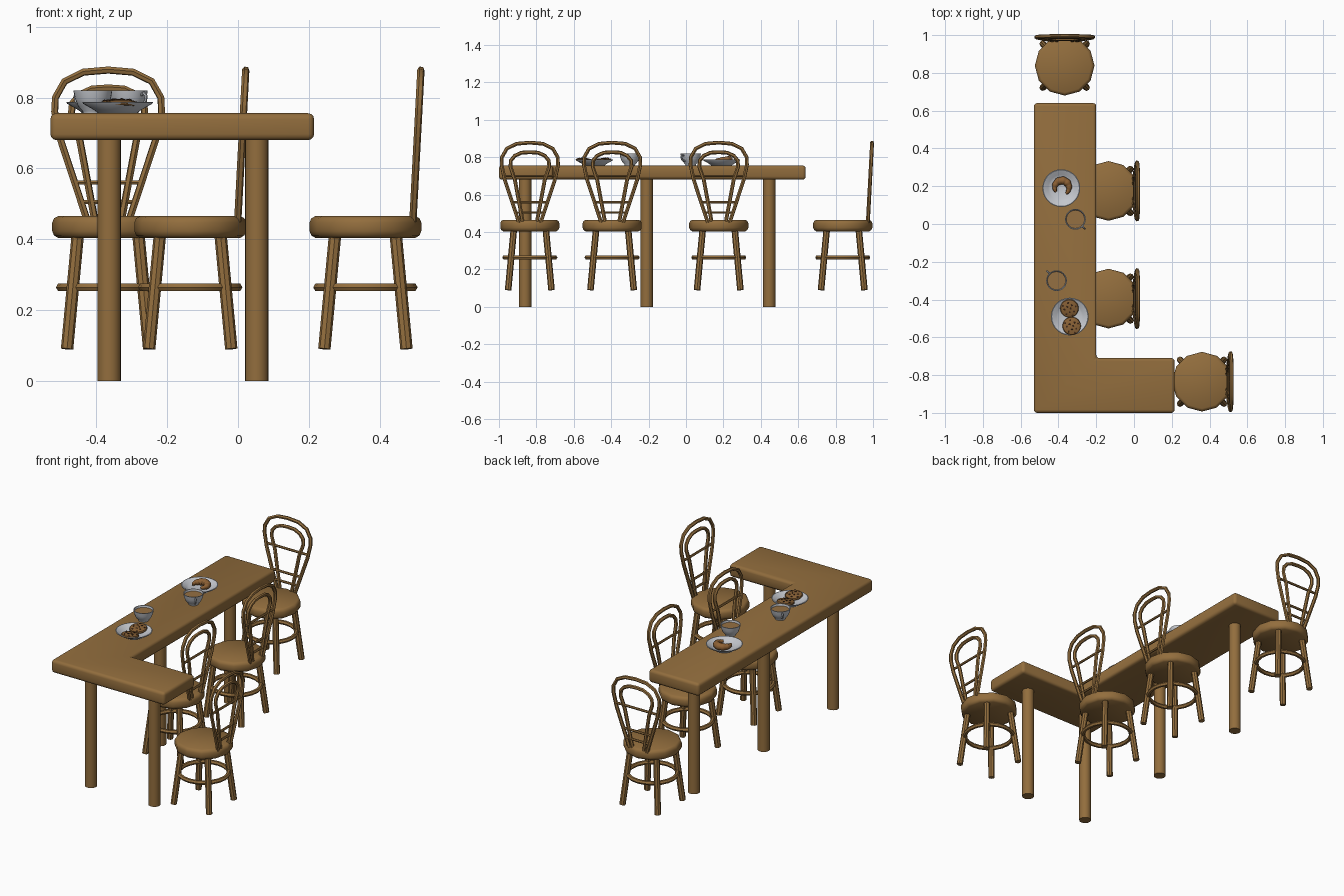
import bpy, bmesh, math, random
from mathutils import Vector, Matrix

if "Cube" in bpy.data.objects:
    bpy.data.objects.remove(bpy.data.objects["Cube"])
random.seed(4)


def material(name, rgb):
    m = bpy.data.materials.new(name)
    m.diffuse_color = (*rgb, 1)
    m.use_nodes = True
    m.node_tree.nodes["Principled BSDF"].inputs["Base Color"].default_value = m.diffuse_color
    return m


WOOD = material("wood", (0.29, 0.155, 0.047))
CHINA = material("grey china", (0.55, 0.57, 0.61))
COFFEE = material("milky coffee", (0.30, 0.16, 0.055))
PASTRY = material("pastry", (0.27, 0.12, 0.035))
COOKIE = material("cookie", (0.24, 0.115, 0.035))
CHIP = material("chocolate", (0.05, 0.022, 0.01))


def finish(name, mesh, mat, place=None, angle=40):
    mesh.materials.clear()
    mesh.materials.append(mat)
    if place:
        mesh.transform(place)
    mesh.polygons.foreach_set("use_smooth", [True] * len(mesh.polygons))
    mesh.set_sharp_from_angle(angle=math.radians(angle))
    ob = bpy.data.objects.new(name, mesh)
    bpy.context.collection.objects.link(ob)
    return ob


def from_bm(name, bm, mat, place=None, angle=40):
    bmesh.ops.recalc_face_normals(bm, faces=bm.faces)
    mesh = bpy.data.meshes.new(name)
    bm.to_mesh(mesh)
    bm.free()
    return finish(name, mesh, mat, place, angle)


def lathe(name, profile, mat, place=None, sides=24, angle=40):
    """Revolve (radius, z) points around z; open ends close on the axis."""
    bm = bmesh.new()
    rings = []
    for r, z in profile:
        if r == 0:
            rings.append([bm.verts.new((0, 0, z))] * sides)
        else:
            rings.append([bm.verts.new((r * math.cos(2 * math.pi * i / sides),
                                        r * math.sin(2 * math.pi * i / sides), z)) for i in range(sides)])
    for a, b in zip(rings, rings[1:]):
        for i in range(sides):
            j = (i + 1) % sides
            bm.faces.new(list(dict.fromkeys((a[i], a[j], b[j], b[i]))))
    return from_bm(name, bm, mat, place, angle)


def tube(name, points, radius, mat, place=None, radii=None, cyclic=False, res=1):
    """Round bar swept along a path."""
    cu = bpy.data.curves.new(name, 'CURVE')
    cu.dimensions = '3D'
    cu.bevel_depth, cu.bevel_resolution, cu.use_fill_caps = radius, res, True
    sp = cu.splines.new('POLY')
    sp.points.add(len(points) - 1)
    sp.use_cyclic_u = cyclic
    for i, p in enumerate(points):
        sp.points[i].co = (*p, 1)
        sp.points[i].radius = radii[i] if radii else 1
    tmp = bpy.data.objects.new("path", cu)
    bpy.context.collection.objects.link(tmp)
    mesh = bpy.data.meshes.new_from_object(tmp.evaluated_get(bpy.context.evaluated_depsgraph_get()))
    bpy.data.objects.remove(tmp)
    return finish(name, mesh, mat, place)


# L-shaped table top with rounded edges
bm = bmesh.new()
outline = [(-0.53, -1), (0.215, -1), (0.215, -0.71), (-0.2, -0.71), (-0.2, 0.64), (-0.53, 0.64)]
face = bm.faces.new([bm.verts.new((x, y, 0.68)) for x, y in outline])
up = bmesh.ops.extrude_face_region(bm, geom=[face])
bmesh.ops.translate(bm, vec=(0, 0, 0.076), verts=[v for v in up["geom"] if isinstance(v, bmesh.types.BMVert)])
bmesh.ops.bevel(bm, geom=bm.edges[:], offset=0.017, segments=3, profile=0.5, affect='EDGES')
from_bm("table_top", bm, WOOD)

# Table legs
for x, y in [(-0.364, -0.86), (0.053, -0.86), (-0.364, -0.21), (-0.364, 0.445)]:
    lathe("table_leg", [(0, 0), (0.033, 0), (0.033, 0.69), (0, 0.69)], WOOD, Matrix.Translation((x, y, 0)), 20)

# Chairs: local back is +x
OUTER = [(0.058, 0.45), (0.134, 0.68), (0.151, 0.76), (0.149, 0.80), (0.123, 0.846), (0.07, 0.872)]
INNER = [(0.037, 0.45), (0.08, 0.68), (0.104, 0.75), (0.101, 0.783), (0.08, 0.808), (0.045, 0.824)]


def back_x(z):
    return 0.135 + (z - 0.465) * 0.053


def hoop(name, half, top, place):
    pts = half + [(0, top)] + [(-y, z) for y, z in reversed(half)]
    tube(name, [(back_x(z), y, z) for y, z in pts], 0.0105, WOOD, place)


def chair(x, y, turn):
    place = Matrix.Translation((x, y, 0)) @ Matrix.Rotation(turn, 4, 'Z')
    lathe("seat", [(0, 0.404), (0.142, 0.404), (0.153, 0.411), (0.158, 0.423), (0.158, 0.447),
                   (0.153, 0.459), (0.142, 0.465), (0, 0.465)], WOOD, place, 12)
    for sx in (-1, 1):
        for sy in (-1, 1):
            tube("chair_leg", [(sx * 0.116, sy * 0.116, 0.09), (sx * 0.085, sy * 0.085, 0.42)], 0.0175, WOOD, place, res=2)
    ring = [(0.135 * math.cos(a), 0.135 * math.sin(a), 0.264) for a in (2 * math.pi * i / 20 for i in range(20))]
    tube("leg_ring", ring, 0.0125, WOOD, place, cyclic=True)
    hoop("outer_hoop", OUTER, 0.878, place)
    hoop("inner_hoop", INNER, 0.827, place)
    for z in (0.505, 0.56, 0.70):
        w = 0.058 + min(z - 0.45, 0.23) * 0.33
        tube("back_bar", [(back_x(z), -w, z), (back_x(z), w, z)], 0.007, WOOD, place)


for x, y, turn in [(0.36, -0.835, 0), (-0.135, -0.395, 0), (-0.135, 0.175, 0), (-0.367, 0.838, math.pi / 2)]:
    chair(x, y, turn)

# Plates
TOP = 0.756
for x, y in [(-0.385, 0.19), (-0.34, -0.49)]:
    lathe("plate", [(0, 0), (0.055, 0), (0.065, 0.008), (0.098, 0.027), (0.1, 0.031), (0.096, 0.032),
                    (0.07, 0.018), (0.06, 0.012), (0, 0.012)], CHINA, Matrix.Translation((x, y, TOP)), 28)

# Cups with coffee and a handle
for x, y, turn in [(-0.31, 0.025, -math.pi / 4), (-0.41, -0.30, 3 * math.pi / 4)]:
    place = Matrix.Translation((x, y, TOP)) @ Matrix.Rotation(turn, 4, 'Z')
    lathe("cup", [(0, 0), (0.028, 0), (0.029, 0.006), (0.042, 0.02), (0.051, 0.042), (0.055, 0.064),
                  (0.051, 0.064), (0.047, 0.044), (0.038, 0.022), (0, 0.012)], CHINA, place)
    lathe("coffee", [(0, 0.046), (0.048, 0.05), (0.048, 0.053), (0, 0.053)], COFFEE, place)
    loop = [(0.05, 0, 0.052), (0.062, 0, 0.057), (0.072, 0, 0.048), (0.068, 0, 0.034), (0.057, 0, 0.025), (0.043, 0, 0.024)]
    tube("cup_handle", loop, 0.0045, CHINA, place)

# Croissant: ridged crescent tapering to its tips
path, radii, n = [], [], 36
for i in range(n + 1):
    t = i / n
    a = math.radians(-55 + 270 * t)
    path.append((0.038 * math.cos(a), 0.038 * math.sin(a), 0))
    swell = 0.32 + 0.68 * math.sin(math.pi * t)
    radii.append(swell * (0.85 + 0.15 * abs(math.sin(t * 7 * math.pi))))
tube("croissant", path, 0.022, PASTRY, Matrix.Translation((-0.382, 0.192, TOP + 0.029)), radii, res=3)

# Cookies with chocolate chips, the second leaning on the first
for x, y, z, tilt in [(-0.342, -0.447, 0.026, 0.12), (-0.33, -0.54, 0.026, -0.12)]:
    place = Matrix.Translation((x, y, TOP + z)) @ Matrix.Rotation(tilt, 4, 'X')
    lathe("cookie", [(0, -0.008), (0.044, -0.008), (0.049, -0.002), (0.046, 0.005), (0.03, 0.01), (0, 0.012)],
          COOKIE, place, 20)
    for i in range(11):
        a, r = i * 2.4, 0.041 * math.sqrt((i + 0.3) / 11)
        z = 0.011 - 4.0 * max(0, r - 0.015) ** 2 * 2
        lathe("chocolate_chip", [(0.006, -0.004), (0.0055, 0.002), (0, 0.004)], CHIP,
              place @ Matrix.Translation((r * math.cos(a), r * math.sin(a), z)) @ Matrix.Rotation(random.random(), 4, 'Z'), 6)
